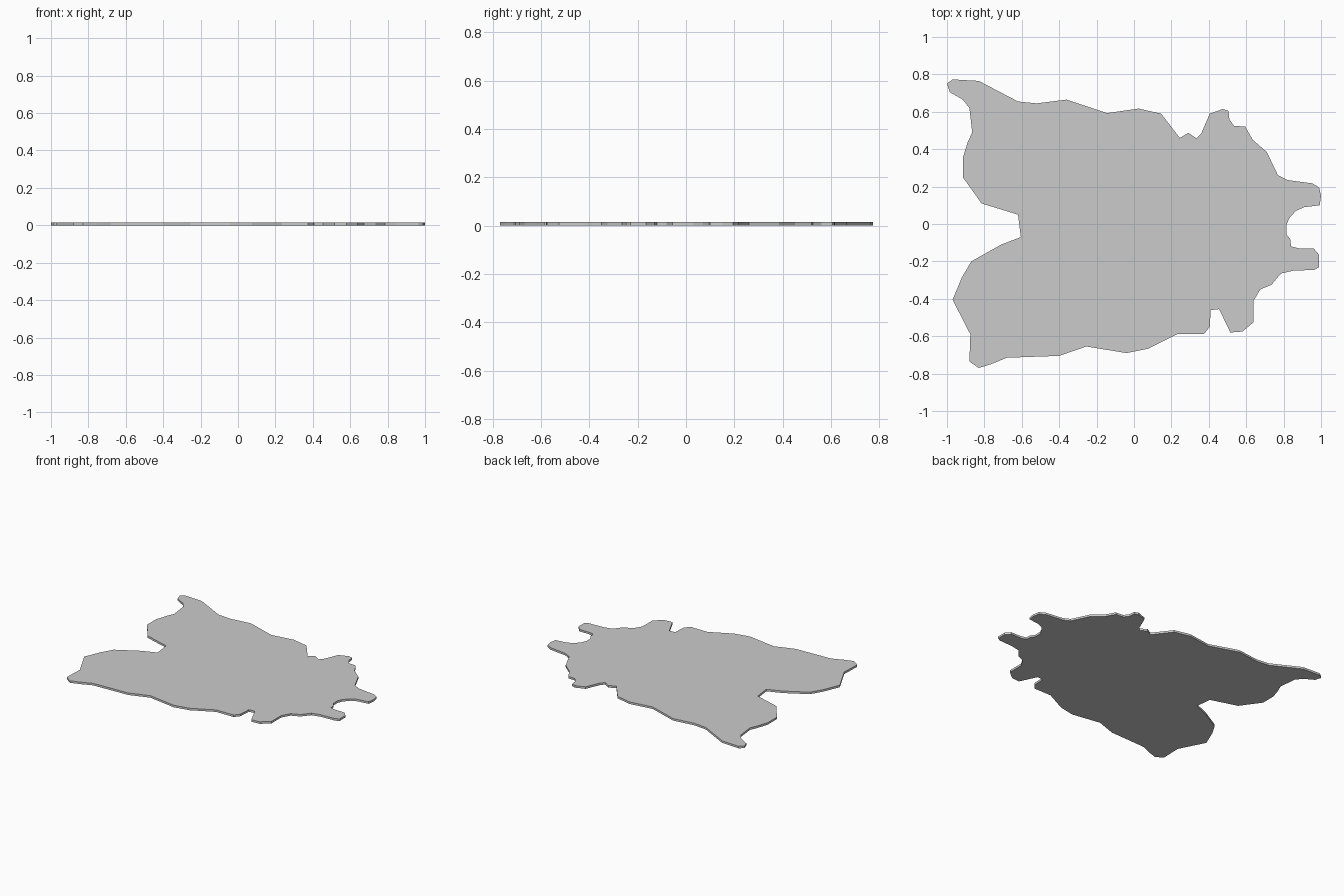
import bpy, bmesh

THICKNESS = 0.015

# Hide outline seen from above, clockwise from the upper-left hind leg
OUTLINE = [
    (-1, .75), (-.97, .773), (-.83, .765), (-.62, .655), (-.52, .645),
    (-.36, .665), (-.145, .593), (.025, .617), (.145, .59), (.245, .46),
    (.29, .487), (.335, .458), (.36, .485), (.405, .59), (.475, .615),
    (.505, .605), (.51, .56), (.535, .525), (.595, .52), (.635, .45),
    (.71, .385), (.77, .26), (.82, .235), (.955, .217), (.99, .195),
    (1, .15), (.993, .10), (.91, .09), (.865, .07), (.83, .03),
    (.815, -.005), (.815, -.055), (.835, -.08), (.84, -.12), (.88, -.13),
    (.96, -.13), (.99, -.165), (.99, -.23), (.965, -.245), (.85, -.25),
    (.785, -.265), (.735, -.325), (.675, -.35), (.64, -.41), (.64, -.525),
    (.58, -.575), (.515, -.58), (.455, -.455), (.41, -.46), (.405, -.55),
    (.375, -.587), (.235, -.587), (.075, -.667), (-.04, -.69),
    (-.255, -.655), (-.40, -.705), (-.68, -.715), (-.76, -.748),
    (-.83, -.77), (-.88, -.735), (-.875, -.59), (-.97, -.405),
    (-.92, -.285), (-.87, -.20), (-.71, -.11), (-.605, -.07), (-.62, .05),
    (-.815, .11), (-.915, .25), (-.915, .355), (-.89, .435), (-.865, .49),
    (-.88, .62), (-.915, .665), (-.985, .705),
]

# Flat rug: fill the outline and extrude it to its thickness
bm = bmesh.new()
base = bm.faces.new([bm.verts.new((x, y, 0)) for x, y in OUTLINE])
top = bmesh.ops.extrude_face_region(bm, geom=[base], use_keep_orig=True)["geom"]
bmesh.ops.translate(bm, vec=(0, 0, THICKNESS),
                    verts=[g for g in top if isinstance(g, bmesh.types.BMVert)])
bmesh.ops.recalc_face_normals(bm, faces=bm.faces)
bmesh.ops.triangulate(bm, faces=[f for f in bm.faces if len(f.verts) > 4])

mesh = bpy.data.meshes.new("hide_rug")
bm.to_mesh(mesh)
bm.free()
rug = bpy.data.objects.new("hide_rug", mesh)
bpy.context.collection.objects.link(rug)
